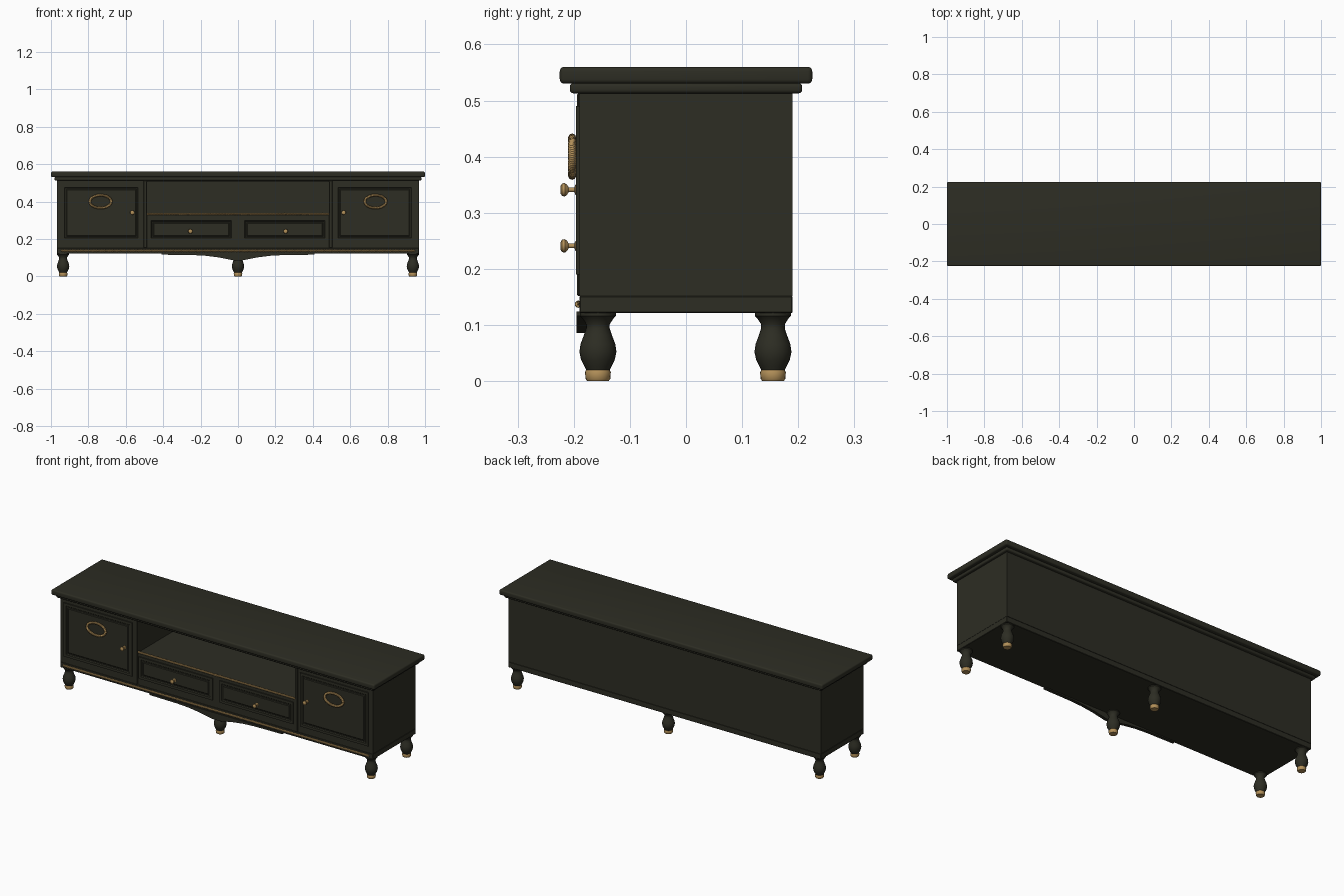
import bpy, bmesh, math
from mathutils import Vector

cube = bpy.data.objects.get("Cube")
if cube:
    bpy.data.objects.remove(cube, do_unlink=True)


def make_material(name, colour, rough):
    mat = bpy.data.materials.new(name)
    mat.use_nodes = True
    mat.diffuse_color = colour
    node = next(n for n in mat.node_tree.nodes if n.type == 'BSDF_PRINCIPLED')
    node.inputs["Base Color"].default_value = colour
    node.inputs["Roughness"].default_value = rough
    return mat


WOOD = make_material("dark olive paint", (0.026, 0.026, 0.017, 1), 0.6)
GOLD = make_material("antique gold", (0.45, 0.28, 0.10, 1), 0.4)


def finish(bm, name, mat, smooth=True):
    bmesh.ops.recalc_face_normals(bm, faces=bm.faces)
    mesh = bpy.data.meshes.new(name)
    bm.to_mesh(mesh)
    bm.free()
    mesh.materials.append(mat)
    obj = bpy.data.objects.new(name, mesh)
    bpy.context.collection.objects.link(obj)
    if smooth:
        bpy.ops.object.select_all(action='DESELECT')
        obj.select_set(True)
        bpy.context.view_layer.objects.active = obj
        bpy.ops.object.shade_smooth_by_angle(angle=math.radians(35))
    return obj


def box_mesh(x, y, z):
    bm = bmesh.new()
    bmesh.ops.create_cube(bm, size=1)
    for v in bm.verts:
        v.co = [a + (b - a) * (c + 0.5) for (a, b), c in zip((x, y, z), v.co)]
    return bm


def box(name, x, y, z, bevel=0, segments=1, mat=WOOD):
    bm = box_mesh(x, y, z)
    if bevel:
        bmesh.ops.bevel(bm, geom=bm.edges[:], offset=bevel, segments=segments,
                        profile=0.5, affect='EDGES')
    return finish(bm, name, mat, segments > 1)


def span(x0, x1, side):
    return tuple(sorted((x0 * side, x1 * side)))


def panel(name, x, z, frame):
    """Front panel with a raised frame and a sunken, bevelled field."""
    bm = box_mesh(x, (-0.196, -0.188), z)
    face = min(bm.faces, key=lambda f: f.calc_center_median().y)
    for width, depth in ((frame, 0), (0.004, 0.005), (0.006, 0), (0.004, -0.003)):
        bmesh.ops.inset_region(bm, faces=[face], thickness=width, use_even_offset=True)
        for v in face.verts:
            v.co.y += depth
    return finish(bm, name, WOOD, False)


def lathe(name, profile, mat, location, axis='Z', steps=20):
    """Spin (radius, height) points round an axis; closed at both ends."""
    bm = bmesh.new()
    pts = [(0, profile[0][1])] + profile + [(0, profile[-1][1])]
    verts = [bm.verts.new((r, 0, h)) for r, h in pts]
    edges = [bm.edges.new(pair) for pair in zip(verts, verts[1:])]
    bmesh.ops.spin(bm, geom=verts + edges, axis=(0, 0, 1), cent=(0, 0, 0),
                   angle=math.tau, steps=steps)
    bmesh.ops.remove_doubles(bm, verts=bm.verts, dist=1e-5)
    if axis == '-Y':
        for v in bm.verts:
            v.co = (v.co.x, -v.co.z, v.co.y)
    obj = finish(bm, name, mat)
    obj.location = location
    return obj


def rope(name, path, turns, radius, closed=False):
    """Two gold strands twisted round a path lying in the front plane."""
    curve = bpy.data.curves.new(name, 'CURVE')
    curve.dimensions = '3D'
    curve.bevel_depth = radius * 0.55
    curve.bevel_resolution = 1
    count = turns * 8
    for phase in (0, math.pi):
        spline = curve.splines.new('POLY')
        spline.points.add(count - 1)
        spline.use_cyclic_u = closed
        for i, point in enumerate(spline.points):
            t = i / (count if closed else count - 1)
            pos, out = path(t)
            a = math.tau * turns * t + phase
            pos = pos + (out * math.cos(a) + Vector((0, -1, 0)) * math.sin(a)) * radius * 0.5
            point.co = (*pos, 1)
        spline.use_smooth = True
    curve.materials.append(GOLD)
    obj = bpy.data.objects.new(name, curve)
    bpy.context.collection.objects.link(obj)
    return obj


def straight(half, y, z):
    return lambda t: (Vector((half * (2 * t - 1), y, z)), Vector((0, 0, 1)))


def oval(x, y, z, rx, rz):
    def path(t):
        c, s = math.cos(math.tau * t), math.sin(math.tau * t)
        return Vector((x + rx * c, y, z + rz * s)), Vector((c * rz, 0, s * rx)).normalized()
    return path


# Top slab and moulding
box("top_slab", (-1, 1), (-0.225, 0.225), (0.53, 0.56), 0.008, 4)
box("top_moulding", (-0.982, 0.982), (-0.207, 0.207), (0.513, 0.531), 0.006, 3)

# Carcass with an open central niche
DEPTH = (-0.19, 0.19)
box("base_band", (-0.968, 0.968), DEPTH, (0.121, 0.152), 0.002)
box("drawer_case", (-0.49, 0.49), DEPTH, (0.152, 0.328))
box("niche_back", (-0.49, 0.49), (0.175, 0.19), (0.328, 0.515))
box("niche_ceiling", (-0.49, 0.49), DEPTH, (0.505, 0.515))

KNOB = [(0.009, 0), (0.009, 0.003), (0.004, 0.005), (0.004, 0.015), (0.009, 0.018),
        (0.012, 0.022), (0.011, 0.027), (0.006, 0.030)]

# Cupboards, doors, drawers and their fittings on each side
for side, word in ((1, "left"), (-1, "right")):
    box(word + "_cupboard", span(0.49, 0.967, side), DEPTH, (0.152, 0.515))
    panel(word + "_door", span(0.52, 0.942, side), (0.19, 0.49), 0.014)
    panel(word + "_drawer", span(0.022, 0.478, side), (0.19, 0.312), 0.014)
    lathe(word + "_door_knob", KNOB, GOLD, (0.565 * side, -0.194, 0.341), '-Y', 16)
    lathe(word + "_drawer_knob", KNOB, GOLD, (0.255 * side, -0.194, 0.241), '-Y', 16)
    rope(word + "_door_ring", oval(0.735 * side, -0.203, 0.400, 0.057, 0.034), 36, 0.007, True)
    box(word + "_niche_post", span(0.487, 0.504, side), (-0.194, -0.188), (0.152, 0.513), 0.002)

# Rope trims along the shelf edge and the base
rope("shelf_rope", straight(0.485, -0.188, 0.334), 60, 0.006)
rope("base_rope", straight(0.945, -0.192, 0.137), 110, 0.006)

# Shaped apron dipping towards the middle leg
lower = [(0.41, 0.116), (0.24, 0.114), (0.17, 0.110), (0.10, 0.101),
         (0.05, 0.091), (0.025, 0.086)]
outline = [(0.41, 0.124)] + lower
outline += [(-x, z) for x, z in reversed(outline)]
bm = bmesh.new()
front = bm.faces.new([bm.verts.new((x, -0.195, z)) for x, z in outline])
back = bmesh.ops.extrude_face_region(bm, geom=[front])["geom"]
bmesh.ops.translate(bm, vec=(0, 0.017, 0),
                    verts=[v for v in back if isinstance(v, bmesh.types.BMVert)])
finish(bm, "apron", WOOD)

# Turned legs with gold feet
LEG = [(0.020, 0.018), (0.024, 0.026), (0.030, 0.038), (0.033, 0.052), (0.031, 0.066),
       (0.025, 0.082), (0.021, 0.094), (0.021, 0.101), (0.026, 0.109), (0.028, 0.112),
       (0.032, 0.116), (0.032, 0.123)]
FOOT = [(0.019, 0), (0.022, 0.004), (0.023, 0.016), (0.021, 0.020)]
for x, place in ((-0.935, "right"), (0, "middle"), (0.935, "left")):
    for y, end in ((-0.157, "front"), (0.155, "back")):
        lathe(f"{end}_{place}_leg", LEG, WOOD, (x, y, 0))
        lathe(f"{end}_{place}_foot", FOOT, GOLD, (x, y, 0))
